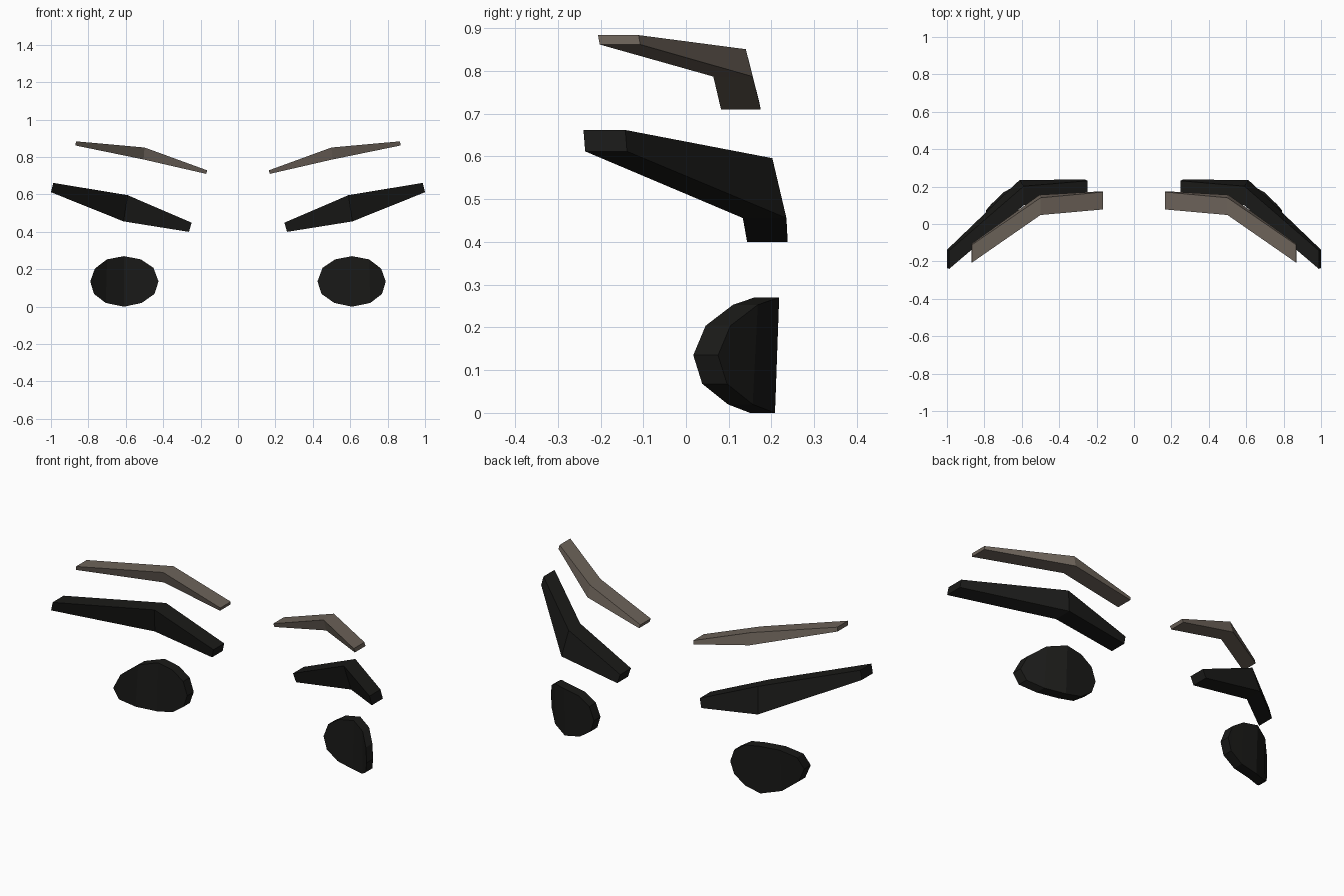
import bpy, bmesh

if "Cube" in bpy.data.objects:
    bpy.data.objects.remove(bpy.data.objects["Cube"])


def material(name, rgb):
    m = bpy.data.materials.new(name)
    m.diffuse_color = (*rgb, 1)
    m.use_nodes = True
    m.node_tree.nodes["Principled BSDF"].inputs["Base Color"].default_value = m.diffuse_color
    return m


def section(x_bot, x_top, z_bot, z_top, y_bot, y_top, depth):
    """Four-cornered cross-section: bottom pair, then top pair."""
    return [(x_bot, y_bot, z_bot), (x_bot, y_bot + depth, z_bot),
            (x_top, y_top + depth, z_top), (x_top, y_top, z_top)]


def loft(name, sections, mat):
    """Skin the sections, cap both ends and mirror across x = 0."""
    bm = bmesh.new()
    rings = [[bm.verts.new(p) for p in section(*s)] for s in sections]
    for a, b in zip(rings, rings[1:]):
        for i in range(4):
            j = (i + 1) % 4
            bm.faces.new((a[i], a[j], b[j], b[i]))
    bm.faces.new(rings[0])
    bm.faces.new(rings[-1])
    bmesh.ops.remove_doubles(bm, verts=bm.verts, dist=0.0005)
    bmesh.ops.recalc_face_normals(bm, faces=bm.faces)
    mesh = bpy.data.meshes.new(name)
    bm.to_mesh(mesh)
    bm.free()
    mesh.materials.append(mat)
    obj = bpy.data.objects.new(name, mesh)
    bpy.context.collection.objects.link(obj)
    obj.modifiers.new("Mirror", 'MIRROR').use_mirror_merge = False
    return obj


brown = material("brow_brown", (0.15, 0.123, 0.1))
black = material("eye_black", (0.01, 0.01, 0.009))

# Eyebrows: inner end, bend, outer end
loft("eyebrows", [
    (0.17, 0.165, 0.71, 0.729, 0.082, 0.078, 0.093),
    (0.505, 0.50, 0.787, 0.851, 0.064, 0.048, 0.092),
    (0.87, 0.866, 0.862, 0.884, -0.202, -0.206, 0.095)], brown)

# Upper eyelids: inner end, bend, outer end
loft("upper_eyelids", [
    (0.262, 0.248, 0.40, 0.449, 0.143, 0.136, 0.095),
    (0.612, 0.59, 0.456, 0.596, 0.133, 0.10, 0.102),
    (1.0, 0.988, 0.612, 0.662, -0.236, -0.24, 0.098)], black)

# Eyes: twelve-sided plates, flat on the inner half and bent back outwards
loft("eyes", [
    (0.425, 0.425, 0.135, 0.135, 0.155, 0.155, 0.058),
    (0.447, 0.452, 0.068, 0.208, 0.152, 0.157, 0.058),
    (0.515, 0.52, 0.02, 0.253, 0.151, 0.159, 0.058),
    (0.61, 0.61, 0.0, 0.27, 0.15, 0.16, 0.058),
    (0.707, 0.70, 0.02, 0.253, 0.098, 0.11, 0.058),
    (0.77, 0.765, 0.068, 0.204, 0.038, 0.046, 0.058),
    (0.79, 0.79, 0.135, 0.135, 0.017, 0.017, 0.058)], black)
